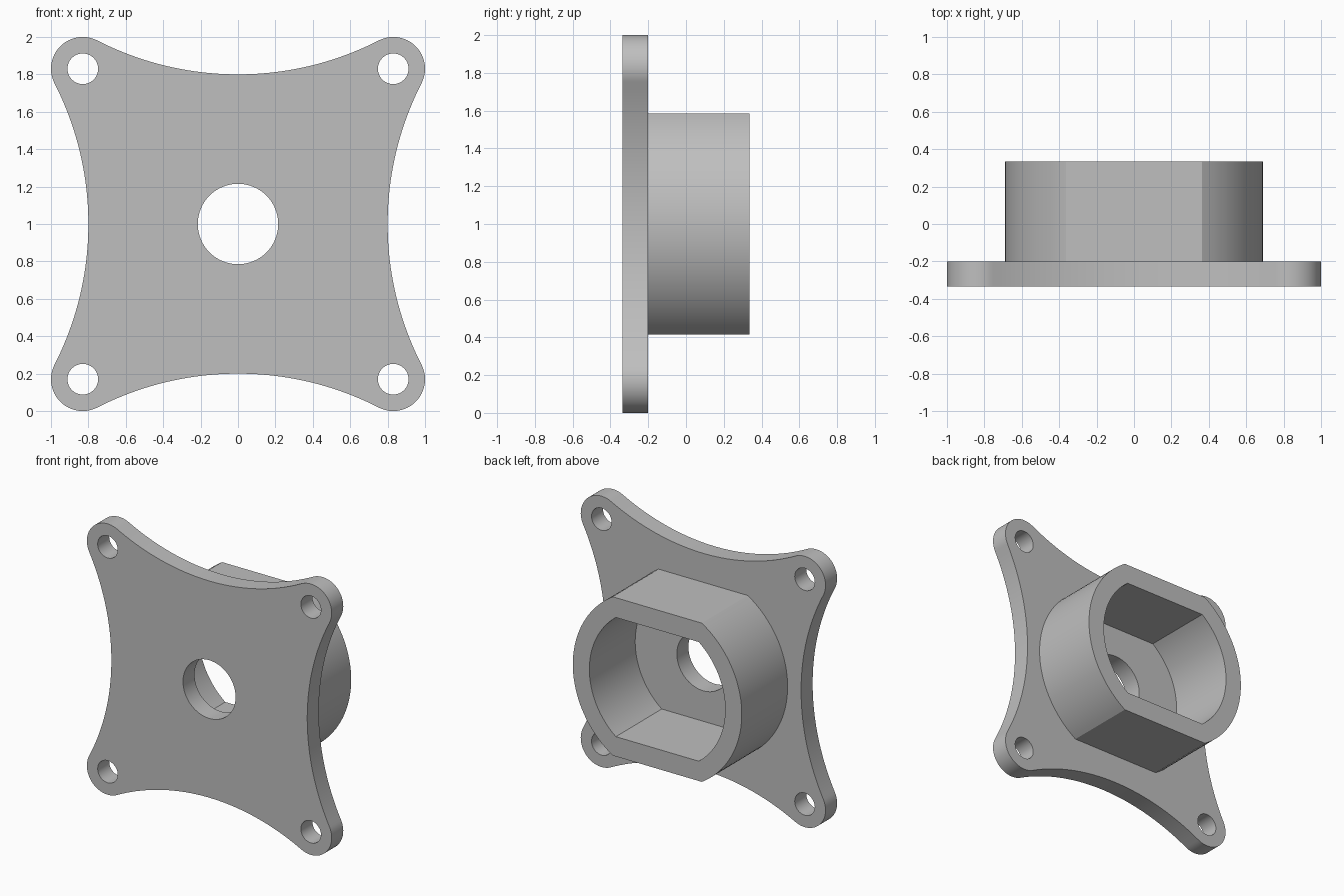
import bpy
import bmesh
from math import pi, sin, cos, asin, acos, atan2, hypot
from mathutils import Matrix

cube = bpy.data.objects.get("Cube")
if cube:
    bpy.data.objects.remove(cube, do_unlink=True)

FRONT, BACK, JOIN = -0.335, 0.335, -0.2
CORNER, CORNER_R = 0.83, 0.17      # lug centre and radius
WAIST = 0.8                        # distance from centre to each concave side

grey = bpy.data.materials.new("light_grey")
grey.use_nodes = True
grey.diffuse_color = (0.52, 0.52, 0.52, 1)
grey.node_tree.nodes["Principled BSDF"].inputs["Base Color"].default_value = grey.diffuse_color


def arc(cx, cy, r, a0, a1, n):
    """Points along an arc, both ends included."""
    return [(cx + r * cos(a0 + (a1 - a0) * i / n),
             cy + r * sin(a0 + (a1 - a0) * i / n)) for i in range(n + 1)]


def circle(cx, cy, r, n=64):
    return arc(cx, cy, r, 0, 2 * pi, n)[:-1]


def flatted_circle(r, flat):
    """Round outline cut by a flat at top and bottom."""
    a = asin(flat / r)
    return arc(0, 0, r, -a, a, 40) + arc(0, 0, r, pi - a, pi + a, 40)


def plate_outline():
    """Four rounded lugs joined by tangent concave arcs."""
    big = (CORNER**2 + (WAIST - CORNER)**2 - CORNER_R**2) / (2 * (CORNER_R + CORNER - WAIST))
    dy = WAIST + big - CORNER
    tangent = atan2(dy, -CORNER)            # lug angle where the top arc begins
    half = atan2(CORNER, dy)
    quarter = arc(CORNER, CORNER, CORNER_R, pi / 2 - tangent, tangent, 28)
    quarter += arc(0, WAIST + big, big, -pi / 2 + half, -pi / 2 - half, 40)[1:-1]
    points = []
    for k in range(4):
        c, s = cos(k * pi / 2), sin(k * pi / 2)
        points += [(c * x - s * y, s * x + c * y) for x, y in quarter]
    return points


def extrude_profile(name, loops, y0, y1):
    """Solid from an outline with holes, drawn in x-z and extruded along y."""
    curve = bpy.data.curves.new(name + "_profile", "CURVE")
    curve.dimensions = "2D"
    curve.fill_mode = "BOTH"
    curve.extrude = (y1 - y0) / 2
    for loop in loops:
        spline = curve.splines.new("POLY")
        spline.points.add(len(loop) - 1)
        for point, (x, z) in zip(spline.points, loop):
            point.co = (x, z, 0, 1)
        spline.use_cyclic_u = True
    helper = bpy.data.objects.new(name + "_profile", curve)
    bpy.context.collection.objects.link(helper)
    bpy.context.view_layer.update()
    graph = bpy.context.evaluated_depsgraph_get()
    mesh = bpy.data.meshes.new_from_object(helper.evaluated_get(graph))
    bpy.data.objects.remove(helper, do_unlink=True)

    mesh.transform(Matrix.Translation((0, (y0 + y1) / 2, 1)) @ Matrix.Rotation(pi / 2, 4, "X"))
    bm = bmesh.new()
    bm.from_mesh(mesh)
    bmesh.ops.remove_doubles(bm, verts=bm.verts, dist=0.0001)
    bmesh.ops.recalc_face_normals(bm, faces=bm.faces)
    bm.to_mesh(mesh)
    bm.free()
    mesh.materials.clear()
    mesh.materials.append(grey)
    obj = bpy.data.objects.new(name, mesh)
    bpy.context.collection.objects.link(obj)
    bpy.ops.object.select_all(action="DESELECT")
    obj.select_set(True)
    bpy.context.view_layer.objects.active = obj
    bpy.ops.object.shade_smooth_by_angle(angle=pi / 6)
    return obj


# Mounting plate with a centre bore and four screw holes
screw_holes = [circle(sx * CORNER, sz * CORNER, 0.082, 40) for sx in (-1, 1) for sz in (-1, 1)]
extrude_profile("mounting_plate", [plate_outline(), circle(0, 0, 0.215)] + screw_holes, FRONT, JOIN)

# Hollow collar with flats, sunk slightly into the plate
extrude_profile("collar", [flatted_circle(0.69, 0.586), flatted_circle(0.555, 0.44)], JOIN - 0.01, BACK)
